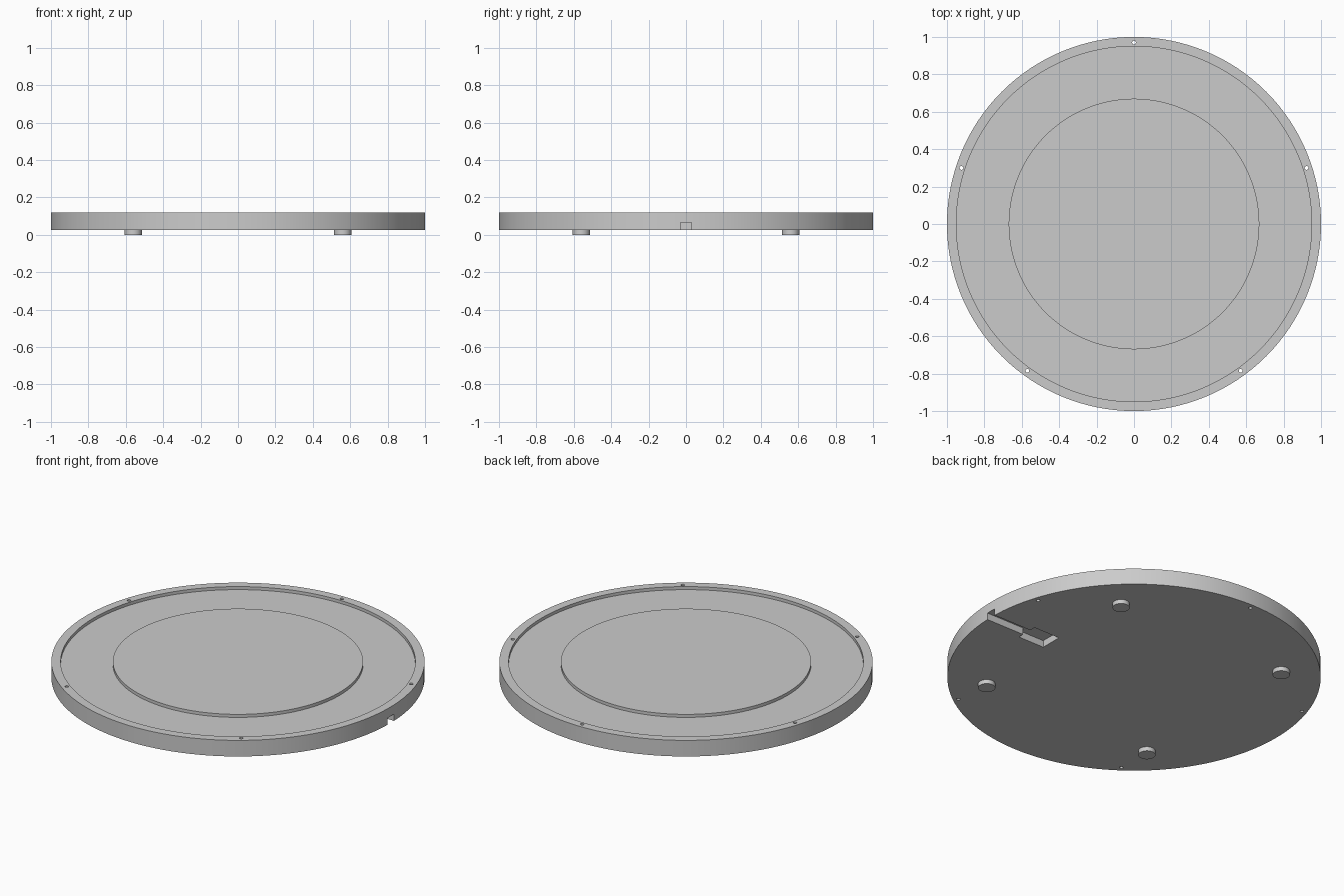
import bpy
import bmesh
from math import cos, sin, pi, radians
from mathutils import Matrix, Vector

BOTTOM, TOP, FLOOR = 0.025, 0.12, 0.102

cube = bpy.data.objects.get("Cube")
if cube:
    bpy.data.objects.remove(cube, do_unlink=True)

grey = bpy.data.materials.new("light_grey")
grey.use_nodes = True
grey.diffuse_color = (0.6, 0.6, 0.6, 1)
grey.node_tree.nodes["Principled BSDF"].inputs["Base Color"].default_value = (0.6, 0.6, 0.6, 1)


def make_object(name, bm):
    bmesh.ops.recalc_face_normals(bm, faces=bm.faces)
    mesh = bpy.data.meshes.new(name)
    bm.to_mesh(mesh)
    bm.free()
    mesh.materials.append(grey)
    obj = bpy.data.objects.new(name, mesh)
    bpy.context.collection.objects.link(obj)
    return obj


def activate(obj):
    bpy.ops.object.select_all(action='DESELECT')
    obj.select_set(True)
    bpy.context.view_layer.objects.active = obj


def lathe(name, profile, steps):
    bm = bmesh.new()
    verts = [bm.verts.new((r, 0, z)) for r, z in profile]
    edges = [bm.edges.new(pair) for pair in zip(verts, verts[1:])]
    bmesh.ops.spin(bm, geom=verts + edges, cent=(0, 0, 0), axis=(0, 0, 1),
                   angle=2 * pi, steps=steps, use_duplicate=False)
    bmesh.ops.remove_doubles(bm, verts=bm.verts, dist=0.0001)
    return make_object(name, bm)


def cylinder(name, x, y, z0, z1, radius, sides):
    bm = bmesh.new()
    bmesh.ops.create_cone(bm, cap_ends=True, segments=sides, radius1=radius, radius2=radius,
                          depth=z1 - z0, matrix=Matrix.Translation((x, y, (z0 + z1) / 2)))
    return make_object(name, bm)


def prism(name, outline, z0, z1):
    bm = bmesh.new()
    face = bm.faces.new([bm.verts.new((x, y, z0)) for x, y in outline])
    geom = bmesh.ops.extrude_face_region(bm, geom=[face])["geom"]
    bmesh.ops.translate(bm, vec=Vector((0, 0, z1 - z0)),
                        verts=[g for g in geom if isinstance(g, bmesh.types.BMVert)])
    return make_object(name, bm)


def cut(target, cutter):
    activate(target)
    mod = target.modifiers.new("cut", 'BOOLEAN')
    mod.operation = 'DIFFERENCE'
    mod.solver = 'EXACT'
    mod.object = cutter
    bpy.ops.object.modifier_apply(modifier=mod.name)
    bpy.data.objects.remove(cutter, do_unlink=True)


# Round base: outer rim, shallow ring recess and flush centre platform
base = lathe("round_base", [(0, BOTTOM), (1, BOTTOM), (1, TOP), (0.95, TOP), (0.95, FLOOR),
                            (0.67, FLOOR), (0.67, TOP), (0, TOP)], 128)

# Cable channel and connector pocket in the underside
half = [(1.1, 0.03), (0.75, 0.03), (0.75, 0.065), (0.58, 0.065)]
outline = half + [(x, -y) for x, y in reversed(half)]
cut(base, prism("cable_slot_cutter", outline, -0.1, 0.065))

# Five screw holes through the rim
for i in range(5):
    a = radians(90 + 72 * i)
    cut(base, cylinder("screw_hole_cutter", 0.97 * cos(a), 0.97 * sin(a), -0.1, 0.3, 0.01, 20))

# Four round feet
parts = [base]
for side, sx in (("left", 1), ("right", -1)):
    for end, sy in (("front", -1), ("back", 1)):
        parts.append(cylinder(f"{end}_{side}_foot", 0.56 * sx, 0.56 * sy, 0, BOTTOM, 0.046, 40))

for obj in parts:
    activate(obj)
    bpy.ops.object.shade_smooth_by_angle(angle=radians(30))
